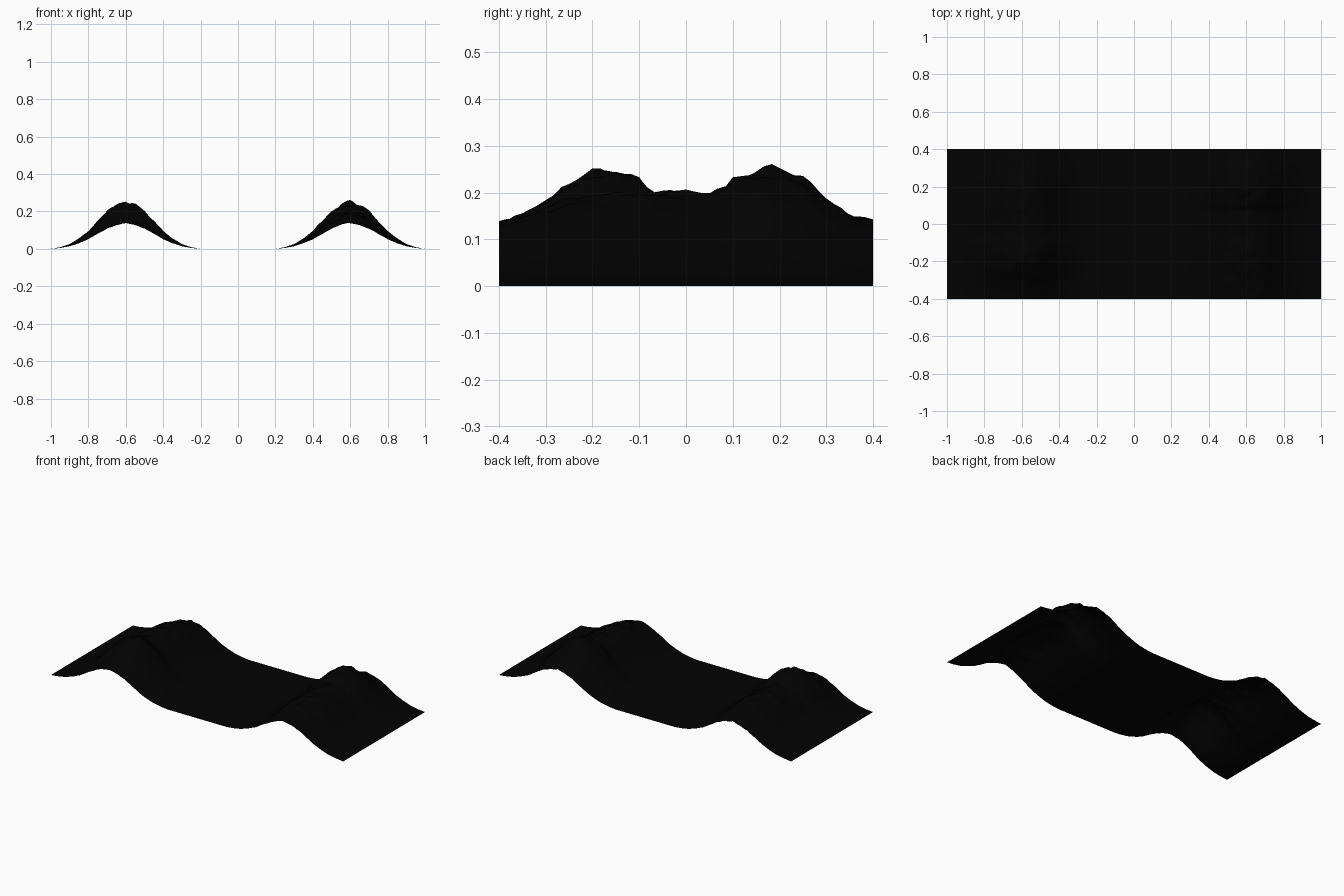
import bpy, bmesh
from mathutils import Vector, noise

if "Cube" in bpy.data.objects:
    bpy.data.objects.remove(bpy.data.objects["Cube"])

NX, NY = 120, 48          # grid resolution
LENGTH, WIDTH = 2.0, 0.8

# crest height along a ridge, and the ridge cross-section by distance from its crest
CREST = [(-.4, .14), (-.35, .158), (-.3, .193), (-.25, .232), (-.2, .25), (-.16, .258),
         (-.1, .238), (-.075, .204), (0, .2), (.1, .205), (.2, .2), (.3, .172), (.4, .14)]
SECTION = [(0, .98), (.05, .92), (.1, .79), (.15, .58), (.2, .37), (.25, .22),
           (.3, .1), (.35, .035), (.4, 0)]


def sample(table, t):
    """Piecewise linear lookup."""
    if t <= table[0][0]:
        return table[0][1]
    for (a, u), (b, v) in zip(table, table[1:]):
        if t <= b:
            return u + (v - u) * (t - a) / (b - a)
    return table[-1][1]


def height(x, y):
    side = 1 if x > 0 else -1
    d = abs(abs(x) - .6)
    # the two ridges are half-turn copies of each other, with different crags
    base = sample(CREST, -y * side) * sample(SECTION, d)
    crag = noise.fractal(Vector((x * 18 + 3, y * 18, side * 5)), 0.7, 2.1, 2)
    fade = max(0.0, 1 - d / .4)
    return max(0.0, base * (1 + .07 * crag * fade))


# terrain sheet: flat valley between two rocky ridges
bm = bmesh.new()
bmesh.ops.create_grid(bm, x_segments=NX, y_segments=NY, size=1)
for v in bm.verts:
    v.co.x *= LENGTH / 2
    v.co.y *= WIDTH / 2
    v.co.z = height(v.co.x, v.co.y)
for f in bm.faces:
    f.smooth = True
mesh = bpy.data.meshes.new("valley_terrain")
bm.to_mesh(mesh)
bm.free()
terrain = bpy.data.objects.new("valley_terrain", mesh)
bpy.context.collection.objects.link(terrain)

# dark rock
rock = bpy.data.materials.new("dark_rock")
rock.diffuse_color = (.0005, .0005, .0005, 1)
rock.use_nodes = True
rock.node_tree.nodes["Principled BSDF"].inputs["Base Color"].default_value = rock.diffuse_color
mesh.materials.append(rock)
